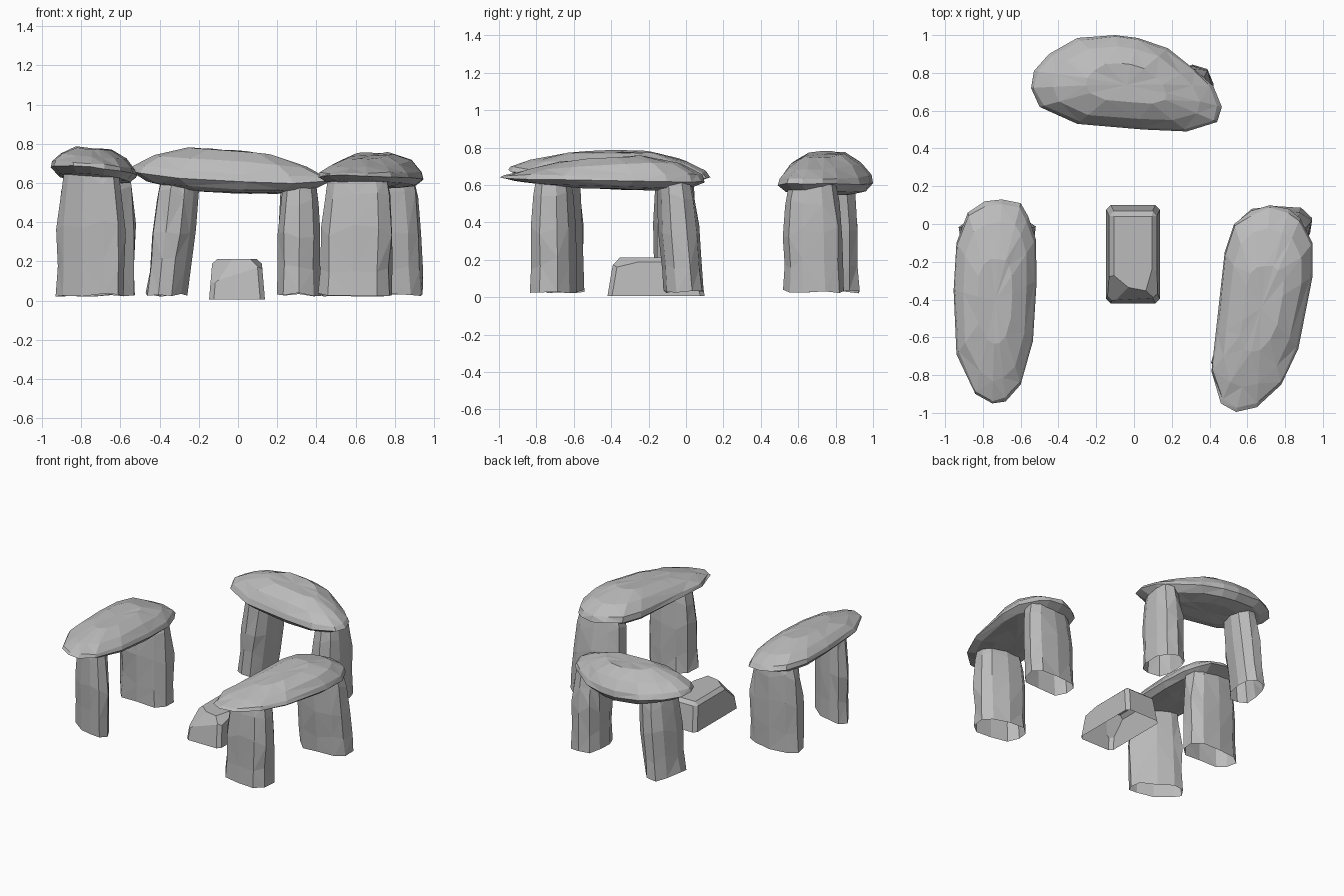
import bpy, bmesh, math, random
from mathutils import Vector, Matrix

random.seed(7)

if "Cube" in bpy.data.objects:
    bpy.data.objects.remove(bpy.data.objects["Cube"], do_unlink=True)

# One weathered stone colour
stone = bpy.data.materials.new("grey_stone")
stone.use_nodes = True
colour = (0.5, 0.5, 0.5, 1)
stone.diffuse_color = colour
stone.node_tree.nodes["Principled BSDF"].inputs["Base Color"].default_value = colour


def finish(bm, name):
    mesh = bpy.data.meshes.new(name)
    bm.to_mesh(mesh)
    bm.free()
    mesh.materials.append(stone)
    bpy.context.collection.objects.link(bpy.data.objects.new(name, mesh))


def superellipse(n, power):
    pts = []
    for i in range(n):
        a = math.tau * (i + 0.5) / n
        c, s = math.cos(a), math.sin(a)
        pts.append((math.copysign(abs(c) ** (2 / power), c),
                    math.copysign(abs(s) ** (2 / power), s)))
    return pts


def loft(rings, name, open_base=False):
    """Skin closed anticlockwise rings and cap the ends with fans."""
    bm = bmesh.new()
    loops = [[bm.verts.new(p) for p in ring] for ring in rings]
    n = len(loops[0])
    for low, high in zip(loops, loops[1:]):
        for i in range(n):
            j = (i + 1) % n
            bm.faces.new((low[i], low[j], high[j], high[i]))
    ends = [bm.faces.new(loops[-1])]
    if not open_base:
        ends.append(bm.faces.new(loops[0][::-1]))
    bmesh.ops.poke(bm, faces=ends)
    # Split bent quads so every facet is flat
    bmesh.ops.triangulate(bm, faces=[f for f in bm.faces if len(f.verts) > 3])
    finish(bm, name)


def pillar(name, foot, foot_half, head, head_half, top, turn=0):
    """Rough hollow-footed upright with a slight belly."""
    rot = Matrix.Rotation(math.radians(turn), 2)
    pts = superellipse(10, 2.5)
    wobble = [random.uniform(0.96, 1.05) for _ in pts]
    rings = []
    for t, swell in ((0, 1), (0.25, 1), (0.55, 1.05), (0.85, 0.99), (1, 0.9)):
        mid = Vector(foot).lerp(Vector(head), t)
        half = Vector(foot_half).lerp(Vector(head_half), t) * swell
        shake = 0.01 if t in (0, 1) else 0.035
        ring = []
        for (u, v), w in zip(pts, wobble):
            k = w * random.uniform(0.96, 1.04)
            p = mid + rot @ Vector((u * half.x * k, v * half.y * k))
            ring.append((p.x, p.y, 0.03 + t * (top - 0.03) + random.uniform(-shake, shake)))
        rings.append(ring)
    loft(rings, name, open_base=True)


def bend(values, u):
    """Curve through three values at u = -1, 0 and 1."""
    a, b, c = values
    return b + (c - a) / 2 * u + ((a + c) / 2 - b) * u * u


def capstone(name, plan, axis, edge, top, bottom, roll=0):
    """Domed slab over a clockwise plan; heights vary along the axis."""
    plan = [Vector(p) for p in reversed(plan)]
    low = Vector([min(p[i] for p in plan) for i in (0, 1)])
    high = Vector([max(p[i] for p in plan) for i in (0, 1)])
    mid, half = (low + high) / 2, (high - low) / 2
    rings = []
    for scale, f in ((0.5, -1), (0.84, -0.75), (1, -0.05), (0.96, 0.25), (0.77, 0.64), (0.42, 0.95)):
        ring = []
        for p in plan:
            k = scale if scale == 1 else scale * random.uniform(0.98, 1.02)
            q = mid + (p - mid) * k
            u = (q[axis] - mid[axis]) / half[axis]
            v = (q[1 - axis] - mid[1 - axis]) / half[1 - axis]
            z = bend(edge, u)
            z += abs(f) * (bend(top if f > 0 else bottom, u) - z)
            ring.append((q.x, q.y, z + roll * v + random.uniform(-0.004, 0.004)))
        rings.append(ring)
    loft(rings, name)


# Left trilithon
pillar("left_front_pillar", (-0.75, -0.665), (0.19, 0.085), (-0.75, -0.675), (0.17, 0.08), 0.66, -30)
pillar("left_back_pillar", (-0.73, -0.06), (0.205, 0.11), (-0.72, -0.06), (0.175, 0.10), 0.66)
capstone("left_capstone",
         ((-.70, .13), (-.60, .11), (-.56, .04), (-.52, -.08), (-.515, -.3), (-.535, -.62),
          (-.60, -.85), (-.68, -.94), (-.75, -.95), (-.84, -.9), (-.94, -.69), (-.955, -.35),
          (-.94, -.1), (-.88, .06), (-.79, .12)), 1,
         (0.68, 0.66, 0.65), (0.75, 0.785, 0.76), (0.64, 0.61, 0.60), roll=-0.02)

# Right trilithon
pillar("right_front_pillar", (0.60, -0.71), (0.185, 0.125), (0.61, -0.71), (0.17, 0.10), 0.63, -8)
pillar("right_back_pillar", (0.75, -0.01), (0.20, 0.11), (0.74, -0.06), (0.175, 0.10), 0.63)
capstone("right_capstone",
         ((.72, .1), (.82, .08), (.88, .03), (.945, -.1), (.945, -.28), (.87, -.66),
          (.78, -.85), (.65, -.97), (.54, -.995), (.46, -.95), (.41, -.78), (.43, -.6),
          (.48, -.15), (.53, 0), (.62, .07)), 1,
         (0.64, 0.625, 0.62), (0.68, 0.75, 0.77), (0.62, 0.58, 0.57))

# Back trilithon
pillar("back_left_pillar", (-0.365, 0.77), (0.095, 0.155), (-0.295, 0.765), (0.10, 0.14), 0.63, -15)
pillar("back_right_pillar", (0.31, 0.685), (0.12, 0.16), (0.315, 0.675), (0.10, 0.14), 0.60)
capstone("back_capstone",
         ((-.1, 1), (.02, .985), (.18, .93), (.33, .81), (.42, .73), (.465, .62), (.44, .54),
          (.28, .49), (.05, .5), (-.3, .53), (-.5, .62), (-.545, .72), (-.53, .81),
          (-.45, .9), (-.3, .985)), 0,
         (0.66, 0.61, 0.61), (0.79, 0.775, 0.70), (0.61, 0.55, 0.56))

# Altar block: tapered, bevelled, open below, with broken front corners
bm = bmesh.new()
bmesh.ops.create_cube(bm, size=1)
for v in bm.verts:
    high = v.co.z > 0
    v.co.x = v.co.x * (0.25 if high else 0.285) - 0.005
    v.co.y = v.co.y * (0.45 if high else 0.52) - 0.16
    v.co.z = 0.212 if high else 0.005
rim = [e for e in bm.edges if max(v.co.z for v in e.verts) > 0.1]
bmesh.ops.bevel(bm, geom=rim, offset=0.024, segments=1, affect='EDGES')
for point, normal in (((-0.08, -0.32, 0.19), (-0.5, -0.6, 0.7)),
                      ((-0.03, -0.36, 0.18), (-0.15, -0.8, 0.6)),
                      ((0.11, -0.22, 0.205), (0.7, -0.2, 0.9))):
    bmesh.ops.bisect_plane(bm, geom=bm.verts[:] + bm.edges[:] + bm.faces[:],
                           plane_co=point, plane_no=normal, clear_outer=True)
    bmesh.ops.holes_fill(bm, edges=[e for e in bm.edges if e.is_boundary])
bmesh.ops.recalc_face_normals(bm, faces=bm.faces)
underside = [f for f in bm.faces if f.normal.z < -0.9]
bmesh.ops.delete(bm, geom=underside, context='FACES')
finish(bm, "altar_block")
